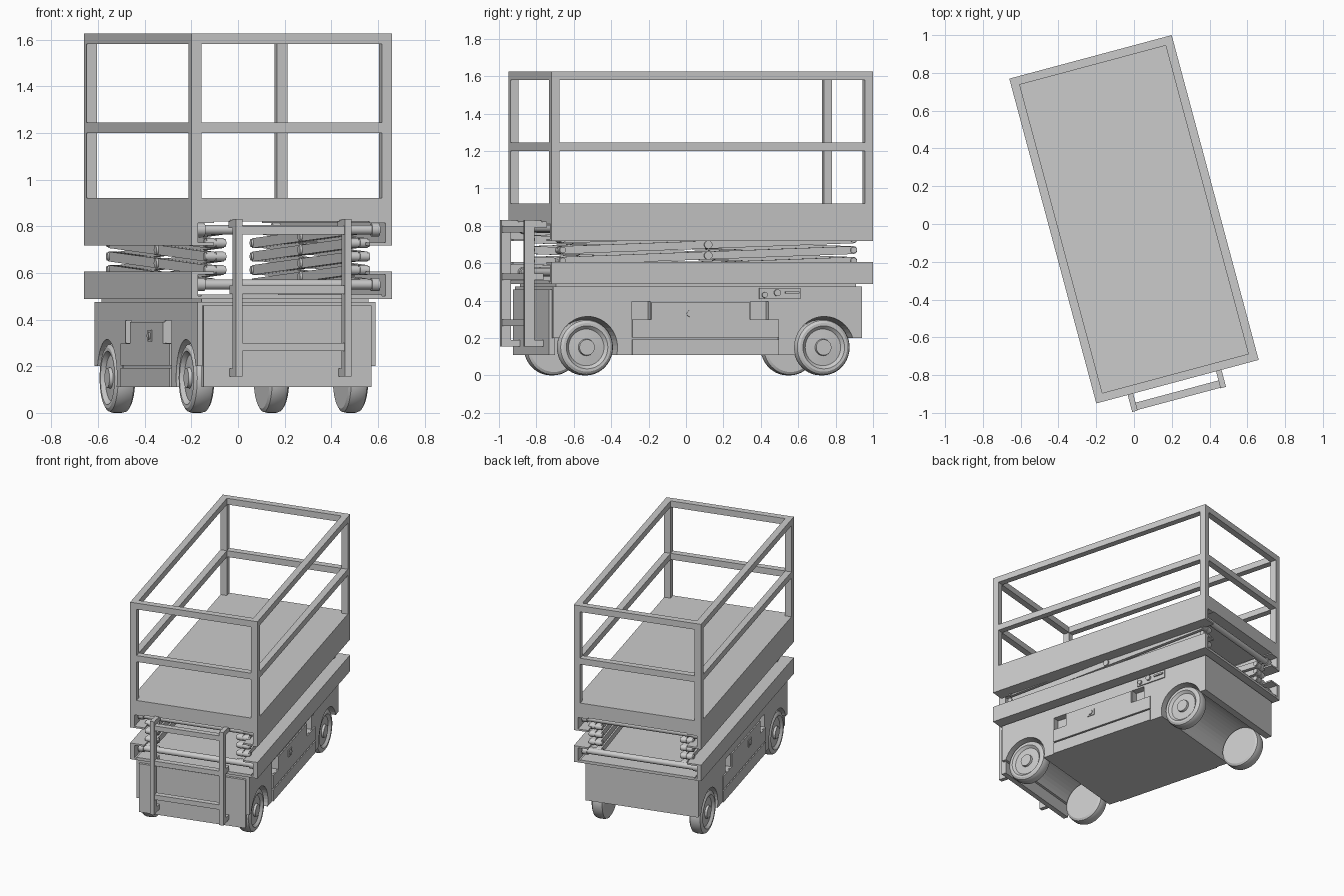
import bpy, bmesh, math
from mathutils import Matrix, Vector

if "Cube" in bpy.data.objects:
    bpy.data.objects.remove(bpy.data.objects["Cube"])

# Built square to the axes, then turned 15 degrees at the end
PLACE = Matrix.Translation((0, 0.025, 0)) @ Matrix.Rotation(math.radians(15), 4, 'Z')


def finish(name, bm, smooth=False):
    bmesh.ops.recalc_face_normals(bm, faces=bm.faces)
    me = bpy.data.meshes.new(name)
    bm.to_mesh(me)
    bm.free()
    ob = bpy.data.objects.new(name, me)
    bpy.context.collection.objects.link(ob)
    if smooth:
        bpy.ops.object.select_all(action='DESELECT')
        ob.select_set(True)
        bpy.context.view_layer.objects.active = ob
        bpy.ops.object.shade_smooth_by_angle(angle=math.radians(30))
    return ob


def boxes(name, items):
    """One object from several (x0, x1, y0, y1, z0, z1) boxes."""
    bm = bmesh.new()
    for x0, x1, y0, y1, z0, z1 in items:
        m = Matrix.Translation(((x0 + x1) / 2, (y0 + y1) / 2, (z0 + z1) / 2)) @ \
            Matrix.Diagonal((abs(x1 - x0), y1 - y0, z1 - z0, 1))
        bmesh.ops.create_cube(bm, size=1, matrix=m)
    return finish(name, bm)


def prism(name, pts, a, b, axis='x', smooth=False):
    """Extrude a 2D profile along x (points y,z) or y (points x,z)."""
    bm = bmesh.new()
    to3 = (lambda p: (a, p[0], p[1])) if axis == 'x' else (lambda p: (p[0], a, p[1]))
    f = bm.faces.new([bm.verts.new(to3(p)) for p in pts])
    r = bmesh.ops.extrude_face_region(bm, geom=[f])
    d = Vector((b - a, 0, 0)) if axis == 'x' else Vector((0, b - a, 0))
    bmesh.ops.translate(bm, vec=d, verts=[g for g in r['geom'] if isinstance(g, bmesh.types.BMVert)])
    return finish(name, bm, smooth)


def arc(cy, cz, r, a0, a1, n):
    return [(cy + r * math.cos(math.radians(a0 + (a1 - a0) * i / n)),
             cz + r * math.sin(math.radians(a0 + (a1 - a0) * i / n))) for i in range(n + 1)]


def rod(name, x0, x1, y, z, r, n=20):
    return prism(name, arc(y, z, r, 0, 360 - 360 / n, n - 1), x0, x1, smooth=True)


HW, HL = 0.445, 0.89      # platform half width and half length
CX = -0.016               # chassis is slightly off centre
BW = 0.394                # chassis half width
WF, WR, WZ = -0.671, 0.639, 0.15

# Platform deck and guard rails
boxes("platform_deck", [(-HW, HW, -HL, HL, 0.82, 0.92)])
t = 0.045
for name, z0, z1 in (("mid_rail", 1.20, 1.245), ("top_rail", 1.58, 1.625)):
    boxes(name, [(-HW, HW, s * HL - (t if s > 0 else 0), s * HL + (t if s < 0 else 0), z0, z1) for s in (-1, 1)] +
          [(s * HW, s * (HW - t), -HL + t, HL - t, z0, z1) for s in (-1, 1)])
boxes("corner_posts", [(sx * HW, sx * (HW - t), y, y + t, 0.92, 1.58)
                       for sx in (-1, 1) for y in (-HL, HL - t)])


# C-shaped side channels of platform and base frame
def channel(name, s, z0, z1, f=0.012):
    pts = [(HW, z0), (HW, z1), (0.345, z1), (0.345, z1 - f), (0.415, z1 - f),
           (0.415, z0 + f), (0.345, z0 + f), (0.345, z0)]
    prism(name, [(s * x, z) for x, z in pts], -HL, HL, 'y')


for s in (-1, 1):
    channel("platform_channel", s, 0.718, 0.825)
    boxes("platform_side", [(s * HW, s * (HW - 0.03), -HL, HL, 0.718, 0.92)])
    channel("base_channel", s, 0.488, 0.605)
boxes("base_floor", [(-0.40, 0.40, -HL, HL, 0.488, 0.508)])
boxes("base_riser", [(CX - 0.37, CX + 0.37, -0.84, 0.82, 0.47, 0.49)])

# Folded scissor stack
Z0, DZ, ST, LV, LR = 0.555, 0.0575, 4, 0.805, 0.021
for s in (-1, 1):
    for i in range(ST):
        za, zb = Z0 + i * DZ, Z0 + (i + 1) * DZ
        tilt = math.degrees(math.atan2(DZ, 2 * LV))
        up = arc(LV, zb, LR, tilt - 90, tilt + 90, 8) + arc(-LV, za, LR, tilt + 90, tilt + 270, 8)
        down = [(-y, z) for y, z in up]
        prism("scissor_outer_link", up, s * 0.322, s * 0.358, smooth=True)
        prism("scissor_inner_link", down, s * 0.28, s * 0.316, smooth=True)
        rod("scissor_centre_pin", s * 0.27, s * 0.368, 0, (za + zb) / 2, 0.022)
    for i in range(ST + 1):
        for y in (-LV, LV):
            rod("scissor_end_pin", s * 0.272, s * 0.366, y, Z0 + i * DZ, 0.017)
# Slide axles with rollers
for y in (-LV - 0.015, LV + 0.015):
    for z in (0.55, 0.785):
        rod("slide_axle", -0.37, 0.37, y, z, 0.021)
        for s in (-1, 1):
            rod("slide_roller", s * 0.37, s * 0.405, y, z, 0.028)

# Chassis with full-width wheel arches
AR = 0.165
aHi = math.degrees(math.asin(0.05 / AR))
aLo = math.degrees(math.asin(0.04 / AR))
profile = ([(0.846, 0.475), (0.846, 0.20)] + arc(WR, WZ, AR, aHi, 180 + aLo, 20) +
           arc(WF, WZ, AR, -aLo, 180 - aHi, 20) + [(-0.862, 0.20), (-0.862, 0.475)])
body = prism("chassis", profile, CX - BW, CX + BW)
boxes("front_cover", [(CX - 0.372, CX + 0.372, -0.88, -0.845, 0.11, 0.46)])

# Side door recesses cut into the chassis
X0 = lambda s, d: CX + s * (BW + d)
cuts = []
for s in (-1, 1):
    cuts += [(X0(s, -0.05), X0(s, 0.05), a, b, 0.30, 0.395) for a, b in ((-0.425, -0.325), (0.23, 0.33))]
    cuts += [(X0(s, -0.006), X0(s, 0.05), -0.425, 0.385, 0.193, 0.203)]
cutter = boxes("recess_cutter", cuts)
cutter.hide_render = True
m = body.modifiers.new("recesses", 'BOOLEAN')
m.operation, m.object, m.solver = 'DIFFERENCE', cutter, 'EXACT'
bpy.context.view_layer.objects.active = body
bpy.ops.object.modifier_apply(modifier=m.name)
bpy.data.objects.remove(cutter)

# Side doors, latches
for s in (-1, 1):
    a, b = X0(s, -0.002), X0(s, 0.008)
    boxes("side_door", [(a, b, -0.425, 0.385, 0.11, 0.193), (a, b, -0.425, 0.385, 0.203, 0.298),
                        (a, b, -0.32, 0.225, 0.298, 0.39)])
    boxes("door_latch", [(a, X0(s, 0.014), -0.138, -0.082, 0.305, 0.355)])
    rod("latch_knob", a, X0(s, 0.02), -0.11, 0.33, 0.017)
# Control plate on the right side
boxes("control_plate", [(X0(1, -0.01), X0(1, 0.008), 0.277, 0.505, 0.408, 0.468)])
rod("control_knob", X0(1, 0), X0(1, 0.022), 0.305, 0.43, 0.015)
rod("control_knob", X0(1, 0), X0(1, 0.022), 0.375, 0.442, 0.018)
boxes("control_lever", [(X0(1, 0), X0(1, 0.018), 0.42, 0.495, 0.437, 0.449)])

# Wheels: lathed profile of (radius, offset outwards)
WP = [(0, -0.045), (0.10, -0.045), (0.132, -0.045), (0.146, -0.036), (0.15, -0.02), (0.15, 0.018),
      (0.144, 0.034), (0.13, 0.043), (0.115, 0.043), (0.098, 0.026), (0.045, 0.03), (0.042, 0.045), (0, 0.045)]
for s in (-1, 1):
    for y in (WF, WR):
        bm = bmesh.new()
        vs = [bm.verts.new((CX - 0.006 + s * (0.343 + o), y + r, WZ)) for r, o in WP]
        es = [bm.edges.new(p) for p in zip(vs, vs[1:])]
        bmesh.ops.spin(bm, geom=vs + es, cent=(0, y, WZ), axis=(1, 0, 0),
                       angle=2 * math.pi, steps=40, use_merge=False)
        bmesh.ops.remove_doubles(bm, verts=bm.verts, dist=1e-5)
        finish("wheel", bm, True)

# Front ladder
LX = 0.257
boxes("ladder_stiles", [(CX + s * LX, CX + s * (LX - 0.03), -0.983, -0.93, 0.155, 0.83) for s in (-1, 1)])
boxes("ladder_rungs", [(CX - LX + 0.03, CX + LX - 0.03, -0.98, -0.94, z, z + 0.035) for z in (0.765, 0.51, 0.265)])
boxes("ladder_brackets", [(CX + s * LX, CX + s * (LX - 0.03), -0.93, y, z, z + 0.035)
                          for s in (-1, 1) for z, y in ((0.155, -0.87), (0.51, -0.88), (0.792, -0.86))])

# Turn everything into its final heading
for ob in bpy.context.scene.objects:
    ob.data.transform(PLACE)
